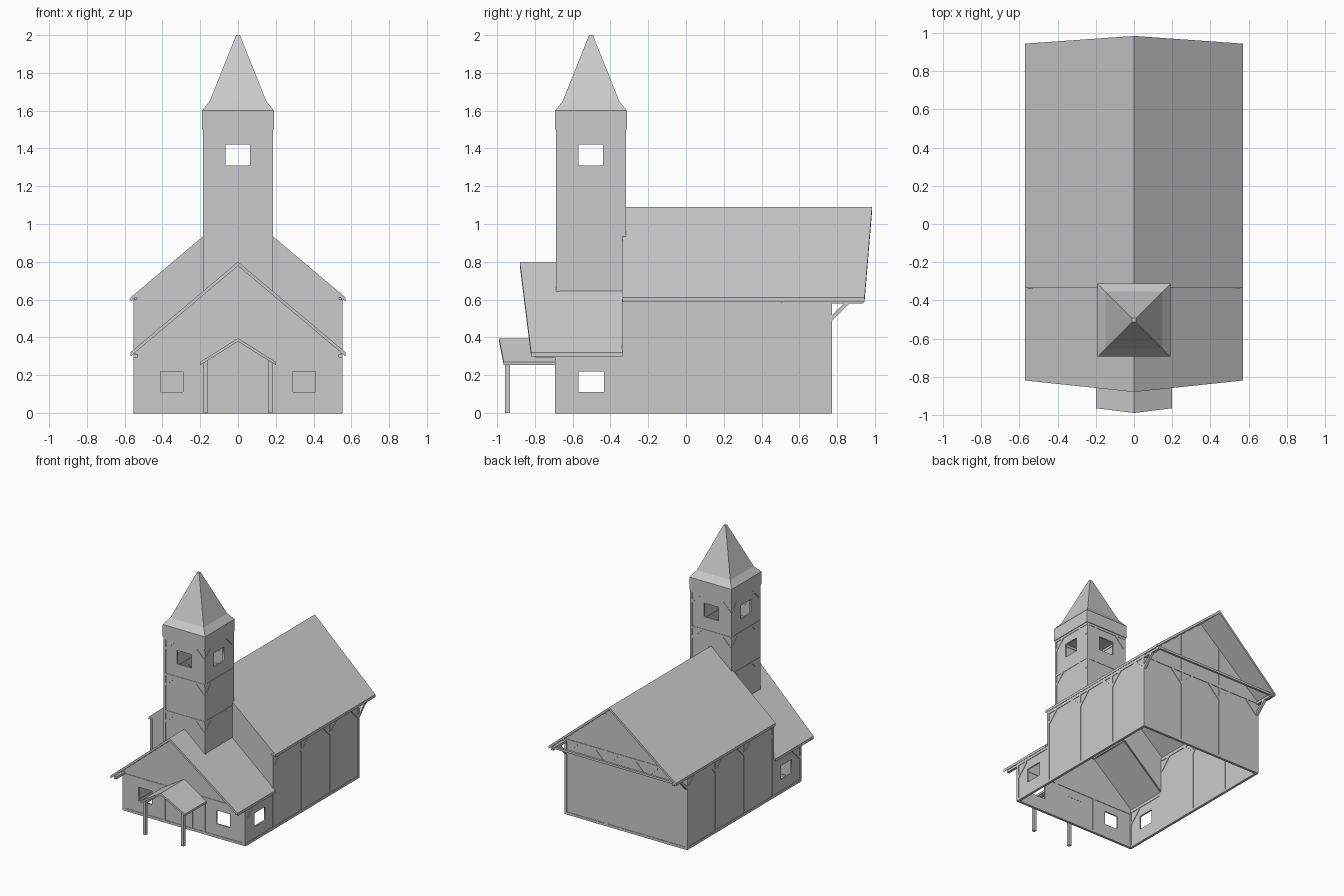
import bpy, bmesh
from math import radians
from mathutils import Matrix, Vector

if "Cube" in bpy.data.objects:
    bpy.data.objects.remove(bpy.data.objects["Cube"])


def add(name, bm):
    bmesh.ops.recalc_face_normals(bm, faces=bm.faces)
    me = bpy.data.meshes.new(name)
    bm.to_mesh(me)
    bm.free()
    ob = bpy.data.objects.new(name, me)
    bpy.context.collection.objects.link(ob)
    return ob


def frame(angle, origin):
    """Wall frame: local x along wall, local y up, local z outward."""
    return (Matrix.Translation(origin) @ Matrix.Rotation(radians(angle), 4, 'Z')
            @ Matrix.Rotation(radians(90), 4, 'X'))


def rect(u0, u1, v0, v1):
    return [(u0, v0), (u1, v0), (u1, v1), (u0, v1)]


def panel(name, M, outline, holes=(), t=0.012):
    """Thin wall from a filled 2D outline with window holes."""
    cu = bpy.data.curves.new(name, 'CURVE')
    cu.dimensions, cu.fill_mode, cu.extrude = '2D', 'BOTH', t / 2
    for loop in [outline, *holes]:
        sp = cu.splines.new('POLY')
        sp.points.add(len(loop) - 1)
        for p, (u, v) in zip(sp.points, loop):
            p.co = (u, v, 0, 1)
        sp.use_cyclic_u = True
    tmp = bpy.data.objects.new(name + "_curve", cu)
    bpy.context.collection.objects.link(tmp)
    bpy.context.view_layer.update()
    dg = bpy.context.evaluated_depsgraph_get()
    me = bpy.data.meshes.new_from_object(tmp.evaluated_get(dg))
    bpy.data.objects.remove(tmp)
    me.transform(M)
    ob = bpy.data.objects.new(name, me)
    bpy.context.collection.objects.link(ob)


def timbers(name, segs, w, M=Matrix()):
    """Square beams, one per (start, end) pair, in a single object."""
    bm = bmesh.new()
    for a, b in segs:
        a, b = Vector(a), Vector(b)
        d = b - a
        rot = d.to_track_quat('Z', 'Y').to_matrix().to_4x4()
        S = Matrix.Diagonal((w, w, d.length, 1))
        bmesh.ops.create_cube(bm, size=1, matrix=M @ Matrix.Translation((a + b) / 2) @ rot @ S)
    add(name, bm)


def window_frame(name, M, u0, u1, v0, v1, e=0.006):
    c = [(u, v, 0) for u, v in rect(u0 - e, u1 + e, v0 - e, v1 + e)]
    timbers(name, [(c[i], c[(i + 1) % 4]) for i in range(4)], 0.012, M)


def gable_roof(name, half, ze, zr, front, back, t):
    """front and back are (eave y, ridge y)."""
    bm = bmesh.new()
    rings = []
    for x in (-half, 0, half):
        i = 1 if x == 0 else 0
        z = zr if i else ze
        rings.append([bm.verts.new(p) for p in ((x, front[i], z), (x, back[i], z),
                                                (x, back[i], z - t), (x, front[i], z - t))])
    for r, s in zip(rings, rings[1:]):
        for k in range(4):
            bm.faces.new((r[k], r[(k + 1) % 4], s[(k + 1) % 4], s[k]))
    bm.faces.new(rings[0])
    bm.faces.new(rings[2])
    add(name, bm)


# Roofs
gable_roof("nave_roof", 0.57, 0.61, 1.09, (-0.335, -0.335), (0.945, 0.985), 0.022)
gable_roof("front_roof", 0.57, 0.32, 0.80, (-0.82, -0.88), (-0.335, -0.335), 0.022)
gable_roof("porch_roof", 0.20, 0.27, 0.395, (-0.965, -0.99), (-0.69, -0.69), 0.017)

# Hall walls
SIDE = [(-0.685, 0.01), (0.765, 0.01), (0.765, 0.61), (-0.335, 0.61), (-0.335, 0.32), (-0.685, 0.32)]
side_win = (-0.57, -0.435, 0.11, 0.22)
for s, tag in ((1, "right"), (-1, "left")):
    M = frame(90, (0.542 * s, 0, 0))
    panel(tag + "_wall", M, SIDE, [rect(*side_win)])
    window_frame(tag + "_window_frame", M, *side_win)
    # Posts, sill, plate and braces of the side frame
    segs = [((-0.685, 0.008, 0), (0.77, 0.008, 0)),
            ((-0.80, 0.302, 0), (-0.335, 0.302, 0)), ((-0.335, 0.59, 0), (0.94, 0.59, 0))]
    for y in (-0.68, -0.33, 0.035, 0.4, 0.76):
        top = 0.3 if y < -0.5 else 0.6
        segs.append(((y, 0, 0), (y, top, 0)))
        for d in (-1, 1):
            if y == -0.68 and d < 0 or y == -0.33 and d < 0:
                continue
            segs.append(((y, top - 0.11, 0), (y + 0.1 * d, top - 0.01, 0)))
    timbers(tag + "_side_timbers", segs, 0.02, M)

F = frame(0, (0, -0.683, 0))
fw = [(0.29, 0.41, 0.11, 0.22), (-0.41, -0.29, 0.11, 0.22)]
panel("front_wall", F, [(-0.545, 0.01), (0.545, 0.01), (0.545, 0.32), (0, 0.785), (-0.545, 0.32)],
      [rect(*w) for w in fw])
for i, w in enumerate(fw):
    window_frame(f"front_window_frame_{i}", F, *w)
timbers("front_timbers", [((-0.545, 0.008, 0), (0.545, 0.008, 0)), ((-0.545, 0.29, 0), (0.545, 0.29, 0))]
        + [((x, 0, 0), (x, 0.3, 0)) for x in (-0.54, -0.18, 0.18, 0.54)], 0.02, F)
timbers("door_frame", [((-0.07, 0.01, 0), (-0.07, 0.22, 0)), ((0.07, 0.01, 0), (0.07, 0.22, 0)),
                       ((-0.07, 0.22, 0), (0.07, 0.22, 0))], 0.015, F)

B = frame(0, (0, 0.762, 0))
panel("back_wall", B, [(-0.545, 0.01), (0.545, 0.01), (0.545, 0.615), (0, 1.075), (-0.545, 0.615)])
segs = [((-0.55, 0.008, 0), (0.55, 0.008, 0)), ((-0.55, 0.6, 0), (0.55, 0.6, 0))]
for x in (-0.54, -0.18, 0.18, 0.54):
    segs.append(((x, 0, 0), (x, 0.6 if abs(x) > 0.5 else 0.91, 0)))
    for d in (-1, 1):
        if abs(x + 0.1 * d) < 0.55:
            segs.append(((x, 0.49, 0), (x + 0.1 * d, 0.59, 0)))
timbers("back_timbers", segs, 0.02, B)
# Overhang truss carried by the plates
timbers("back_overhang_tie", [((-0.55, 0.925, 0.6), (0.55, 0.925, 0.6))], 0.018)

# Chevron wall between the low front roof and the tall nave roof
panel("nave_front_wall", frame(0, (0, -0.328, 0)),
      [(-0.545, 0.31), (0, 0.785), (0.545, 0.31), (0.545, 0.615), (0, 1.075), (-0.545, 0.615)])

# Tower: four equal framed sides
TC, H = (0, -0.503, 0), 0.183
tw = (-0.067, 0.063, 1.31, 1.42)
for k, tag in enumerate(("front", "right", "back", "left")):
    M = frame(90 * k, TC) @ Matrix.Translation((0, 0, H - 0.006))
    w = tw if k < 2 else (-tw[1], -tw[0], tw[2], tw[3])
    panel(f"tower_{tag}_wall", M, rect(-H, H, 0.62, 1.52), [rect(*w)])
    window_frame(f"tower_{tag}_window_frame", M, *w)
    segs = [((-H + 0.008, 0.62, 0), (-H + 0.008, 1.5, 0))]
    for z in (0.9, 1.2, 1.49):
        segs.append(((-H, z, 0), (H, z, 0)))
        for d in (-1, 1):
            segs.append((((H - 0.01) * d, z - 0.085, 0), ((H - 0.09) * d, z - 0.005, 0)))
    timbers(f"tower_{tag}_timbers", segs, 0.018, M)

# Spire with eave band and flared foot
bm = bmesh.new()
prev = None
for h, z in ((0.19, 1.5), (0.19, 1.6), (0.15, 1.65), (0.01, 2.0)):
    ring = [bm.verts.new((h * a, TC[1] + h * b, z)) for a, b in ((-1, -1), (1, -1), (1, 1), (-1, 1))]
    if prev:
        for i in range(4):
            bm.faces.new((prev[i], prev[(i + 1) % 4], ring[(i + 1) % 4], ring[i]))
    else:
        bm.faces.new(ring)
    prev = ring
bm.faces.new(prev)
add("spire", bm)

# Porch posts and beams
segs = []
for x in (-0.17, 0.17):
    segs += [((x, -0.945, 0), (x, -0.945, 0.275)), ((x, -0.955, 0.266), (x, -0.69, 0.266))]
timbers("porch_frame", segs, 0.024)
